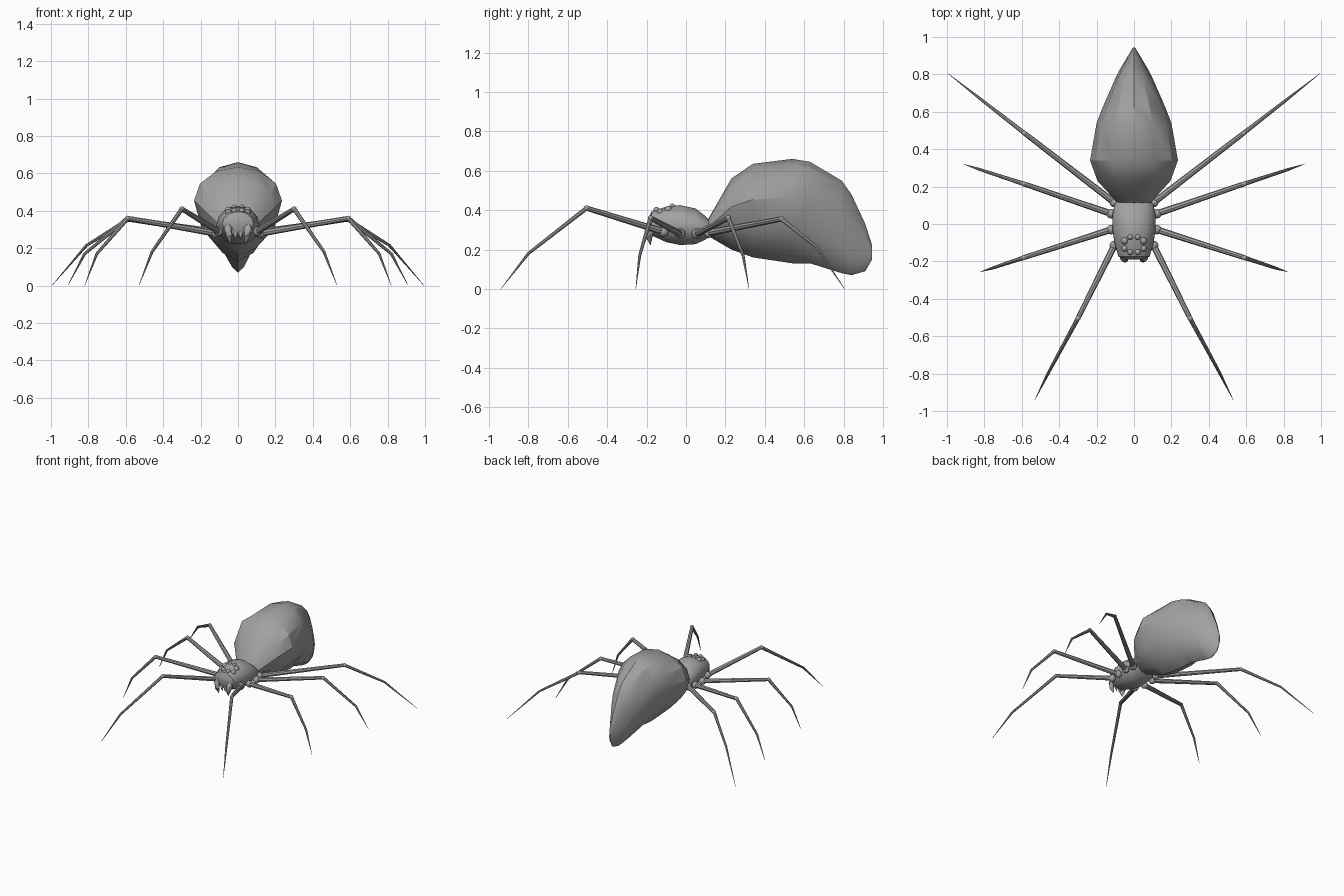
import bpy, bmesh, math
from mathutils import Vector

if "Cube" in bpy.data.objects:
    bpy.data.objects.remove(bpy.data.objects["Cube"], do_unlink=True)

grey = bpy.data.materials.new("body grey")
grey.use_nodes = True
colour = (0.36, 0.36, 0.36, 1)
grey.diffuse_color = colour
grey.node_tree.nodes["Principled BSDF"].inputs["Base Color"].default_value = colour


def finish(bm, name, angle=30):
    bmesh.ops.recalc_face_normals(bm, faces=bm.faces)
    mesh = bpy.data.meshes.new(name)
    bm.to_mesh(mesh)
    bm.free()
    mesh.materials.append(grey)
    ob = bpy.data.objects.new(name, mesh)
    bpy.context.collection.objects.link(ob)
    bpy.ops.object.select_all(action="DESELECT")
    ob.select_set(True)
    bpy.context.view_layer.objects.active = ob
    bpy.ops.object.shade_smooth_by_angle(angle=math.radians(angle))
    return ob


def skin(bm, rings):
    """Bridge matching rings of points and cap both ends."""
    loops = [[bm.verts.new(p) for p in ring] for ring in rings]
    n = len(loops[0])
    for a, b in zip(loops, loops[1:]):
        for i in range(n):
            j = (i + 1) % n
            bm.faces.new((a[i], a[j], b[j], b[i]))
    bm.faces.new(loops[0])
    bm.faces.new(loops[-1])


def body(name, stations, sides, belly, angle):
    """Stations: y, bottom, top, half width, height of the widest point (0-1)."""
    rings = []
    for y, low, high, half, wide in stations:
        mid = low + (high - low) * wide
        ring = []
        for i in range(sides):
            t = math.tau * i / sides
            s, c = math.sin(t), math.cos(t)
            x = half * c
            if s < 0:
                x *= abs(c) ** belly
            ring.append((x, y, mid + s * (high - mid if s > 0 else mid - low)))
        rings.append(ring)
    bm = bmesh.new()
    skin(bm, rings)
    return finish(bm, name, angle)


def tube(bm, points, radii, sides=8):
    points = [Vector(p) for p in points]
    rings = []
    for i, (p, r) in enumerate(zip(points, radii)):
        d = points[min(i + 1, len(points) - 1)] - points[max(i - 1, 0)]
        q = d.to_track_quat("Z", "Y")
        rings.append([p + q @ Vector((r * math.cos(math.tau * k / sides),
                                      r * math.sin(math.tau * k / sides), 0))
                      for k in range(sides)])
    skin(bm, rings)


def ball(bm, centre, radius):
    new = bmesh.ops.create_uvsphere(bm, u_segments=12, v_segments=8, radius=radius)
    bmesh.ops.translate(bm, verts=new["verts"], vec=centre)


# Abdomen, narrowing to a hanging tail
body("abdomen", [
    (0.11, 0.27, 0.35, 0.085, 0.5), (0.23, 0.20, 0.56, 0.195, 0.6),
    (0.34, 0.16, 0.635, 0.235, 0.62), (0.54, 0.13, 0.66, 0.2, 0.62),
    (0.63, 0.13, 0.645, 0.165, 0.6), (0.79, 0.08, 0.55, 0.095, 0.5),
    (0.84, 0.07, 0.48, 0.068, 0.45), (0.91, 0.09, 0.33, 0.026, 0.45),
    (0.945, 0.15, 0.22, 0.005, 0.5)], 12, 0.3, 30)

# Head and thorax
body("head_thorax", [
    (-0.19, 0.31, 0.36, 0.045, 0.5), (-0.175, 0.27, 0.395, 0.083, 0.5),
    (-0.1, 0.235, 0.42, 0.105, 0.5), (-0.03, 0.22, 0.428, 0.115, 0.5),
    (0.05, 0.225, 0.41, 0.115, 0.5), (0.1, 0.25, 0.37, 0.105, 0.5),
    (0.13, 0.27, 0.34, 0.085, 0.5)], 14, 0, 40)

# Legs: hip, knee, ankle and tip, with a ball at the hip and knee
legs = {
    "front": [(0.105, -0.115, 0.29), (0.3, -0.505, 0.41), (0.46, -0.8, 0.18), (0.53, -0.94, 0)],
    "second": [(0.122, -0.03, 0.28), (0.59, -0.18, 0.36), (0.755, -0.235, 0.17), (0.82, -0.255, 0)],
    "third": [(0.122, 0.055, 0.28), (0.59, 0.215, 0.36), (0.82, 0.29, 0.17), (0.91, 0.32, 0)],
    "rear": [(0.105, 0.115, 0.285), (0.585, 0.485, 0.355), (0.81, 0.66, 0.215), (0.995, 0.805, 0)],
}
for label, path in legs.items():
    for side, sign in (("left", 1), ("right", -1)):
        pts = [Vector((x * sign, y, z)) for x, y, z in path]
        bm = bmesh.new()
        tube(bm, pts[:2], (0.018, 0.013))
        tube(bm, pts[1:], (0.012, 0.008, 0.001))
        ball(bm, pts[0], 0.026)
        ball(bm, pts[1], 0.014)
        finish(bm, f"{label}_leg_{side}", 40)

# Eyes, fangs and feelers in mirrored pairs
for side, sign in (("left", 1), ("right", -1)):
    bm = bmesh.new()
    for x, y, z, r in ((0.02, -0.07, 0.418, 0.015), (0.05, -0.09, 0.402, 0.02),
                       (0.05, -0.13, 0.39, 0.018), (0.02, -0.15, 0.4, 0.016)):
        ball(bm, (x * sign, y, z), r)
    finish(bm, f"eyes_{side}", 60)

    bm = bmesh.new()
    tube(bm, [(0.05 * sign, -0.165, 0.335), (0.052 * sign, -0.18, 0.3),
              (0.048 * sign, -0.188, 0.265), (0.04 * sign, -0.18, 0.222)],
         (0.015, 0.024, 0.018, 0.001), 10)
    finish(bm, f"fang_{side}", 50)

    bm = bmesh.new()
    tube(bm, [(0.014 * sign, -0.165, 0.3), (0.014 * sign, -0.178, 0.275),
              (0.012 * sign, -0.178, 0.245)], (0.012, 0.011, 0.001))
    finish(bm, f"feeler_{side}", 50)
